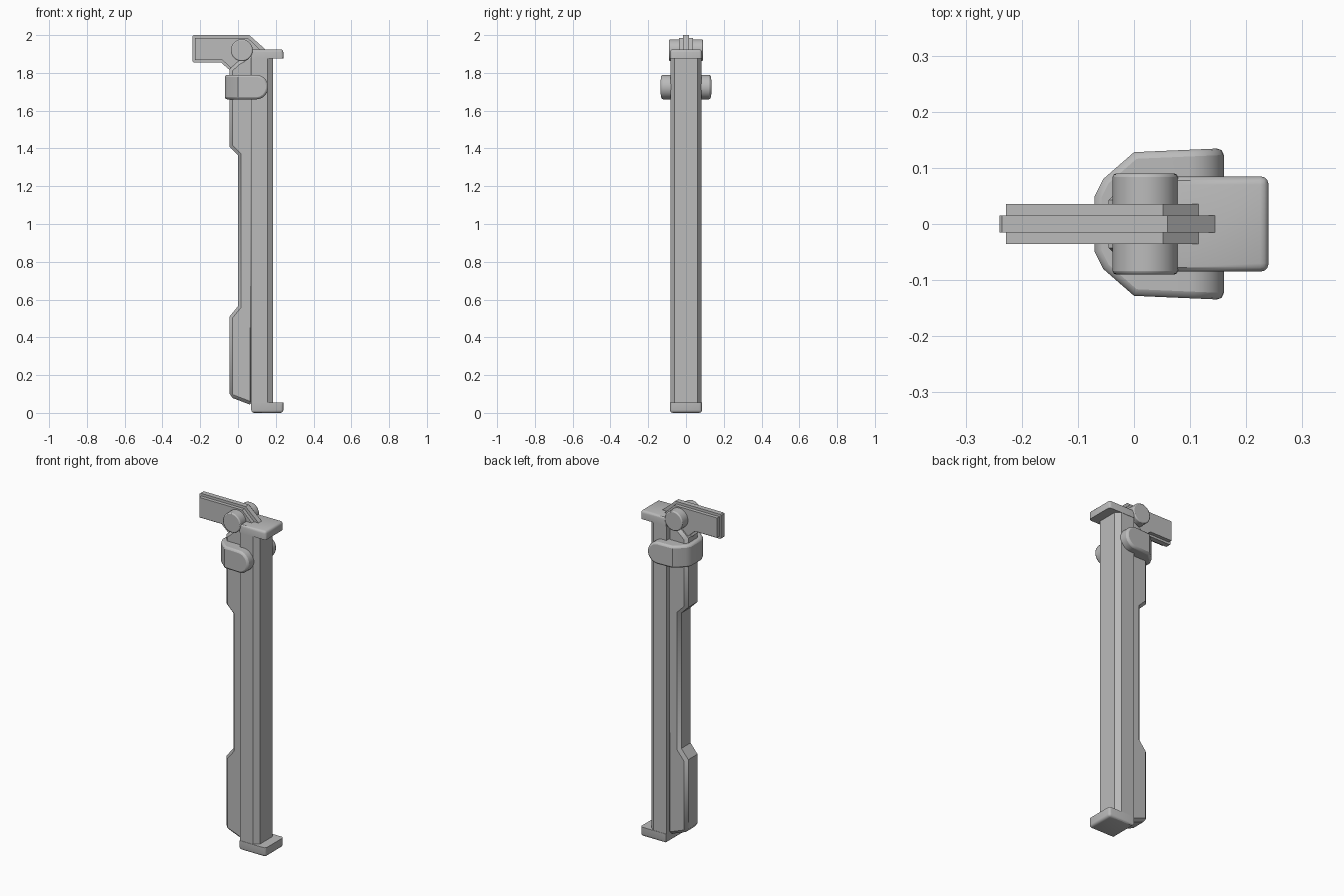
import bpy, bmesh, math
from mathutils import Vector

cube = bpy.data.objects.get("Cube")
if cube:
    bpy.data.objects.remove(cube, do_unlink=True)

grey = bpy.data.materials.new("plain grey")
grey.use_nodes = True
colour = (0.5, 0.5, 0.5, 1)
grey.diffuse_color = colour
grey.node_tree.nodes["Principled BSDF"].inputs["Base Color"].default_value = colour


def prism(points, low, high, axis):
    """Extrude an outline: (x, z) along y, or (x, y) along z."""
    bm = bmesh.new()
    place = (lambda a, b: (a, low, b)) if axis == "y" else (lambda a, b: (a, b, low))
    face = bm.faces.new([bm.verts.new(place(a, b)) for a, b in points])
    moved = bmesh.ops.extrude_face_region(bm, geom=[face])["geom"]
    step = Vector((0, high - low, 0) if axis == "y" else (0, 0, high - low))
    bmesh.ops.translate(bm, vec=step, verts=[g for g in moved if isinstance(g, bmesh.types.BMVert)])
    bmesh.ops.recalc_face_normals(bm, faces=bm.faces)
    return bm


def finish(name, bm, bevel=0, segments=1, limit=60):
    bmesh.ops.recalc_face_normals(bm, faces=bm.faces)
    mesh = bpy.data.meshes.new(name)
    bm.to_mesh(mesh)
    bm.free()
    mesh.materials.append(grey)
    obj = bpy.data.objects.new(name, mesh)
    bpy.context.collection.objects.link(obj)
    if bevel:
        mod = obj.modifiers.new("Bevel", "BEVEL")
        mod.width, mod.segments = bevel, segments
        mod.limit_method, mod.angle_limit = "ANGLE", math.radians(limit)
    bpy.ops.object.select_all(action="DESELECT")
    obj.select_set(True)
    bpy.context.view_layer.objects.active = obj
    bpy.ops.object.shade_smooth_by_angle(angle=math.radians(30))
    return obj


# Long column with a chamfered front panel
column = [(0.07, -0.083), (0.155, -0.083), (0.185, -0.06),
          (0.185, 0.06), (0.155, 0.083), (0.07, 0.083)]
finish("column", prism(column, 0.02, 1.9, "z"))

# End caps, rounded on their outer edges only
for name, low, high, outer in (("bottom_cap", 0, 0.055, 0), ("top_cap", 1.875, 1.925, 1.925)):
    bm = prism([(0.07, -0.085), (0.24, -0.085), (0.24, 0.085), (0.07, 0.085)], low, high, "z")
    rounded = []
    for e in bm.edges:
        a, b = (v.co for v in e.verts)
        on_outer = abs(a.z - outer) + abs(b.z - outer) < 0.001
        upright = abs(a.z - b.z) > 0.01 and a.x > 0.2
        if on_outer or upright:
            rounded.append(e)
    bmesh.ops.bevel(bm, geom=rounded, offset=0.015, segments=3, profile=0.5, affect="EDGES")
    finish(name, bm)

# Spine, thicker at both ends
spine = [(0.08, 0.045), (0.06, 0.045), (-0.045, 0.085), (-0.045, 0.51), (0, 0.565),
         (0, 1.365), (-0.045, 1.41), (-0.045, 1.82), (0, 1.86), (0.08, 1.9)]
finish("spine", prism(spine, -0.06, 0.06, "y"), 0.02)

# Lever: a thin rim plate with a thicker core
rim = [(-0.24, 1.995), (-0.235, 2), (0.06, 2), (0.15, 1.92), (0.15, 1.85), (0, 1.8),
       (-0.05, 1.82), (-0.09, 1.855), (-0.235, 1.855), (-0.24, 1.86)]
core = [(-0.228, 1.985), (0.052, 1.985), (0.12, 1.92), (0.12, 1.85), (0, 1.81),
        (-0.04, 1.828), (-0.083, 1.868), (-0.228, 1.868)]
finish("lever_rim", prism(rim, -0.015, 0.015, "y"))
finish("lever_core", prism(core, -0.036, 0.036, "y"))

# Pivot pin through the lever
circle = [(0.02 + 0.058 * math.cos(t * math.tau / 32), 1.92 + 0.058 * math.sin(t * math.tau / 32))
          for t in range(32)]
finish("pivot_pin", prism(circle, -0.09, 0.09, "y"), 0.006, 2)

# Clamp: side outline with a round end, trimmed to a tapered plan
arc = [math.pi * (i / 16 - 0.5) for i in range(17)]
outline = [(0.095 + 0.065 * math.cos(t), 1.725 + 0.065 * math.sin(t)) for t in arc]
bm = prism(outline + [(-0.07, 1.79), (-0.07, 1.66)], -0.2, 0.2, "y")
plan = [(0.16, 0.135), (0, 0.128), (-0.055, 0.08), (-0.07, 0.05)]
for side in (1, -1):
    for (ax, ay), (bx, by) in zip(plan, plan[1:]):
        bmesh.ops.bisect_plane(bm, geom=bm.verts[:] + bm.edges[:] + bm.faces[:],
                               plane_co=(ax, ay * side, 0),
                               plane_no=(by - ay, (ax - bx) * side, 0), clear_outer=True)
        bmesh.ops.holes_fill(bm, edges=[e for e in bm.edges if e.is_boundary])
finish("clamp", bm, 0.012, 2)
